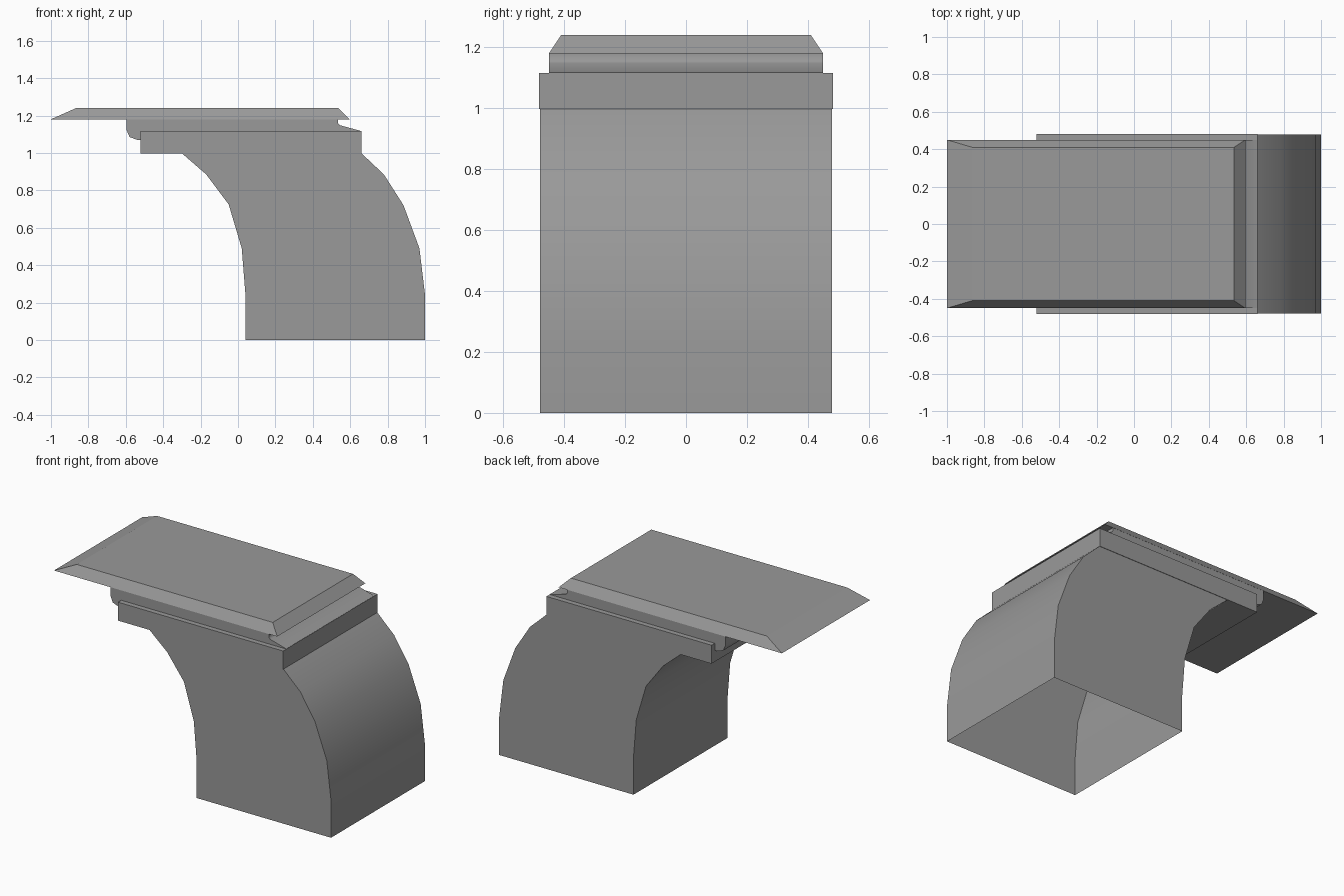
import bpy
import bmesh
import math

if "Cube" in bpy.data.objects:
    bpy.data.objects.remove(bpy.data.objects["Cube"])

dark_grey = bpy.data.materials.new("dark_grey")
dark_grey.diffuse_color = (0.32, 0.32, 0.32, 1.0)
dark_grey.use_nodes = True
dark_grey.node_tree.nodes["Principled BSDF"].inputs["Base Color"].default_value = dark_grey.diffuse_color


def finish(name, bm, smooth=False):
    bmesh.ops.recalc_face_normals(bm, faces=bm.faces)
    mesh = bpy.data.meshes.new(name)
    bm.to_mesh(mesh)
    bm.free()
    mesh.materials.append(dark_grey)
    obj = bpy.data.objects.new(name, mesh)
    bpy.context.collection.objects.link(obj)
    if smooth:
        bpy.ops.object.select_all(action='DESELECT')
        obj.select_set(True)
        bpy.context.view_layer.objects.active = obj
        bpy.ops.object.shade_smooth_by_angle(angle=math.radians(50))
    return obj


def extrude_profile(name, pts, half, open_sides=(), smooth=True):
    """Extrude an XZ profile along Y; open_sides lists profile edges left out."""
    bm = bmesh.new()
    front = [bm.verts.new((x, -half, z)) for x, z in pts]
    back = [bm.verts.new((x, half, z)) for x, z in pts]
    n = len(pts)
    bm.faces.new(front)
    bm.faces.new(back[::-1])
    for i in range(n):
        if i not in open_sides:
            j = (i + 1) % n
            bm.faces.new((front[i], back[i], back[j], front[j]))
    return finish(name, bm, smooth)


# Curved hollow neck, open at the foot and where it meets the rail block
outer = [(1.0, 0.0), (1.0, 0.24), (0.97, 0.49), (0.885, 0.72), (0.78, 0.885), (0.66, 0.998)]
inner = [(-0.30, 0.998), (-0.17, 0.885), (-0.05, 0.725), (0.02, 0.49), (0.04, 0.24), (0.04, 0.0)]
extrude_profile("curved_neck", outer + inner, 0.479, open_sides=(5, 11))

# Rail block on top of the neck
extrude_profile("rail_block", [(-0.52, 0.997), (0.66, 0.997), (0.66, 1.116), (-0.52, 1.116)],
                0.482, smooth=False)

# Slide: rounded lower left corner, small hooked ramp on the right
extrude_profile("slide", [
    (-0.595, 1.18), (-0.595, 1.12), (-0.58, 1.085), (-0.54, 1.07), (-0.50, 1.07),
    (0.655, 1.07), (0.659, 1.117), (0.545, 1.148), (0.535, 1.158), (0.535, 1.18)], 0.449)

# Bevelled top plate
bm = bmesh.new()
rings = []
for x0, x1, y, z in ((-1.0, 0.595, 0.45, 1.18), (-0.865, 0.535, 0.41, 1.24)):
    rings.append([bm.verts.new(p) for p in
                  ((x0, -y, z), (x1, -y, z), (x1, y, z), (x0, y, z))])
low, high = rings
bm.faces.new(low[::-1])
bm.faces.new(high)
for i in range(4):
    j = (i + 1) % 4
    bm.faces.new((low[i], low[j], high[j], high[i]))
finish("top_plate", bm)
